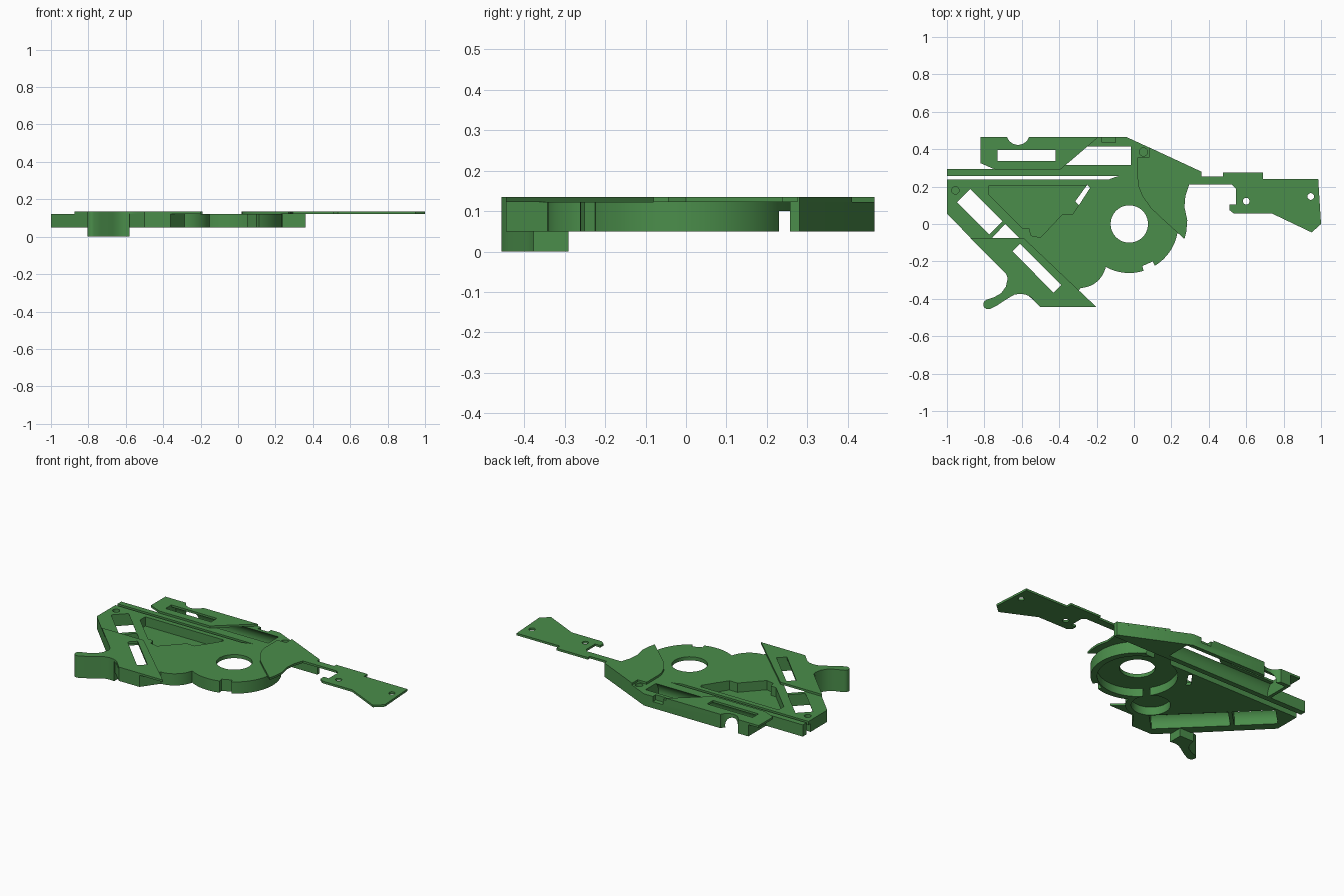
import bpy, bmesh, math
from mathutils import Vector

if "Cube" in bpy.data.objects:
    bpy.data.objects.remove(bpy.data.objects["Cube"])

green = bpy.data.materials.new("green")
green.diffuse_color = (0.07, 0.27, 0.07, 1)
green.use_nodes = True
green.node_tree.nodes["Principled BSDF"].inputs["Base Color"].default_value = green.diffuse_color

LOW, DECK, TOP = 0.05, 0.122, 0.135      # underside, body top, cover plate top


def arc(cx, cy, r, a0, a1, n=16):
    """Points along an arc, angles in degrees."""
    return [(cx + r * math.cos(math.radians(a0 + (a1 - a0) * i / n)),
             cy + r * math.sin(math.radians(a0 + (a1 - a0) * i / n))) for i in range(n + 1)]


def disc(cx, cy, r, n=32):
    return arc(cx, cy, r, 0, 360, n)[:-1]


def finish(name, bm):
    bmesh.ops.recalc_face_normals(bm, faces=bm.faces)
    me = bpy.data.meshes.new(name)
    bm.to_mesh(me)
    bm.free()
    me.materials.append(green)
    ob = bpy.data.objects.new(name, me)
    bpy.context.collection.objects.link(ob)
    return ob


def prism(name, pts, z0, z1):
    """Extrude a flat outline between two heights."""
    bm = bmesh.new()
    face = bm.faces.new([bm.verts.new((x, y, z0)) for x, y in pts])
    ext = bmesh.ops.extrude_face_region(bm, geom=[face])["geom"]
    vs = [v for v in ext if isinstance(v, bmesh.types.BMVert)]
    bmesh.ops.translate(bm, verts=vs, vec=(0, 0, z1 - z0))
    return finish(name, bm)


def rod(p, q, r=0.0768, z=0.0635):
    """Horizontal cylinder used to carve a round channel."""
    a, b = Vector((*p, z)), Vector((*q, z))
    bm = bmesh.new()
    bmesh.ops.create_cone(bm, cap_ends=True, segments=40, radius1=r, radius2=r, depth=(b - a).length)
    rot = (b - a).to_track_quat('Z', 'Y').to_matrix()
    bmesh.ops.rotate(bm, verts=bm.verts, cent=(0, 0, 0), matrix=rot)
    bmesh.ops.translate(bm, verts=bm.verts, vec=(a + b) / 2)
    return finish("channel_cutter", bm)


def hole(pts, z0=-0.1, z1=0.3):
    return prism("cutter", pts, z0, z1)


def box(x0, x1, y0, y1, z0=-0.1, z1=0.3):
    return hole([(x0, y0), (x1, y0), (x1, y1), (x0, y1)], z0, z1)


def combine(ob, others, op):
    """Apply booleans and remove the helper shapes."""
    bpy.context.view_layer.objects.active = ob
    for o in others:
        m = ob.modifiers.new("bool", 'BOOLEAN')
        m.operation, m.solver, m.object = op, 'EXACT', o
        bpy.ops.object.modifier_apply(modifier=m.name)
        bpy.data.objects.remove(o)


def diagonal_channels():
    return [rod((-0.911, 0.152), (-0.739, -0.02)), rod((-0.723, -0.036), (-0.409, -0.347))]


def top_channel():
    return rod((-0.73, 0.365), (-0.015, 0.365))


# main body: solid plate with round drum and smaller round bulge
body = prism("main_body", [(-1, 0.237), (-1, 0.055), (-0.70, -0.25), (-0.5, -0.445), (-0.36, -0.445),
                           (-0.28, -0.335), (-0.1, -0.1), (0.08, 0.0), (0.02, 0.237)], LOW, DECK)
combine(body, [prism("bulge", disc(-0.29, -0.2, 0.142, 48), LOW, DECK),
               prism("drum", disc(-0.025, 0, 0.262, 64), LOW, DECK)], 'UNION')
pocket = [(-0.775, 0.206), (-0.775, 0.155), (-0.595, -0.025), (-0.56, -0.025), (-0.55, -0.062),
          (-0.5, -0.072), (-0.385, 0.05), (-0.33, 0.05), (-0.238, 0.19), (-0.248, 0.206)]
combine(body, diagonal_channels() + [
    hole(disc(-0.025, 0, 0.1, 48)),                                        # hub hole
    hole(disc(-0.025, 0, 0.225, 64), 0.0, 0.1),                            # recess under drum
    hole(disc(-0.29, -0.2, 0.11, 40), 0.0, 0.101),                         # recess under bulge
    hole(pocket, 0.065),                                                   # top pocket
    hole([(-0.25, 0.21), (-0.235, 0.193), (-0.295, 0.1), (-0.315, 0.12)]),  # slit
    hole([(0.045, -0.225), (0.1, -0.2), (0.13, -0.26), (0.06, -0.29)]),    # drum rim notch
    box(-1.1, 0.1, 0.217, 0.3, 0.0, 0.1),                                  # step under the lip
    hole(disc(-0.955, 0.18, 0.02, 20), 0.1)], 'DIFFERENCE')                # pin hole

# upper rail with block and round channel
rail = prism("upper_rail", [(-1, 0.257), (0.36, 0.257), (0.36, 0.28), (-0.04, 0.465), (-0.75, 0.465),
                            (-0.75, 0.293), (-1, 0.293)], LOW, DECK)
combine(rail, [top_channel(),
               hole(disc(-0.62, 0.485, 0.062)),
               box(-0.17, -0.1, 0.437, 0.5, 0.09),
               hole(disc(0.05, 0.385, 0.022, 20), 0.1)], 'DIFFERENCE')

# upper left cover plate
cover = prism("upper_cover", [(-0.82, 0.465), (-0.82, 0.325), (-0.74, 0.29), (-0.395, 0.29),
                              (-0.19, 0.465)], DECK, TOP)
combine(cover, [box(-0.73, -0.42, 0.338, 0.395), hole(disc(-0.62, 0.485, 0.062))], 'DIFFERENCE')

# hooked lever outline, shared by the lower cover and the deep lever
hook = ([(-0.675, -0.29), (-0.685, -0.335), (-0.71, -0.37), (-0.745, -0.39)]
        + arc(-0.78, -0.43, 0.026, 110, 290, 8)
        + [(-0.735, -0.437), (-0.67, -0.395), (-0.64, -0.378), (-0.61, -0.373), (-0.58, -0.377)])
lower = prism("lower_cover", [(-0.59, -0.075), (-0.875, -0.075), (-0.70, -0.25), (-0.682, -0.27)] + hook
              + [(-0.555, -0.388), (-0.5, -0.445), (-0.2, -0.445)], DECK, TOP)
slot = [(-0.61, -0.105), (-0.65, -0.145), (-0.43, -0.368), (-0.388, -0.326)]
combine(lower, [hole(slot)], 'DIFFERENCE')
prism("trigger_lever", hook + [(-0.58, -0.29)], 0, DECK)

# right wing plate running into the stock
wing = prism("wing_and_stock", [
    (0.08, 0.41), (0.36, 0.28), (0.36, 0.255), (0.476, 0.255), (0.476, 0.275), (0.69, 0.275), (0.69, 0.24),
    (0.985, 0.24), (1.0, 0.0), (0.95, -0.045), (0.74, 0.055), (0.535, 0.055), (0.51, 0.075), (0.51, 0.105),
    (0.545, 0.105), (0.545, 0.19), (0.525, 0.21), (0.295, 0.21), (0.275, 0.15), (0.27, 0.09), (0.285, 0.02),
    (0.28, -0.04), (0.27, -0.08), (0.17, 0.01), (0.09, 0.085), (0.045, 0.15), (0.025, 0.2), (0.02, 0.237),
    (0.02, 0.355), (0.08, 0.355)], DECK, TOP)
combine(wing, [hole(disc(0.6, 0.122, 0.018, 20)), hole(disc(0.945, 0.147, 0.018, 20))], 'DIFFERENCE')

# smooth the curved walls, keep edges sharp
for ob in bpy.context.scene.objects:
    ob.select_set(True)
bpy.context.view_layer.objects.active = body
bpy.ops.object.shade_smooth_by_angle(angle=math.radians(25))
